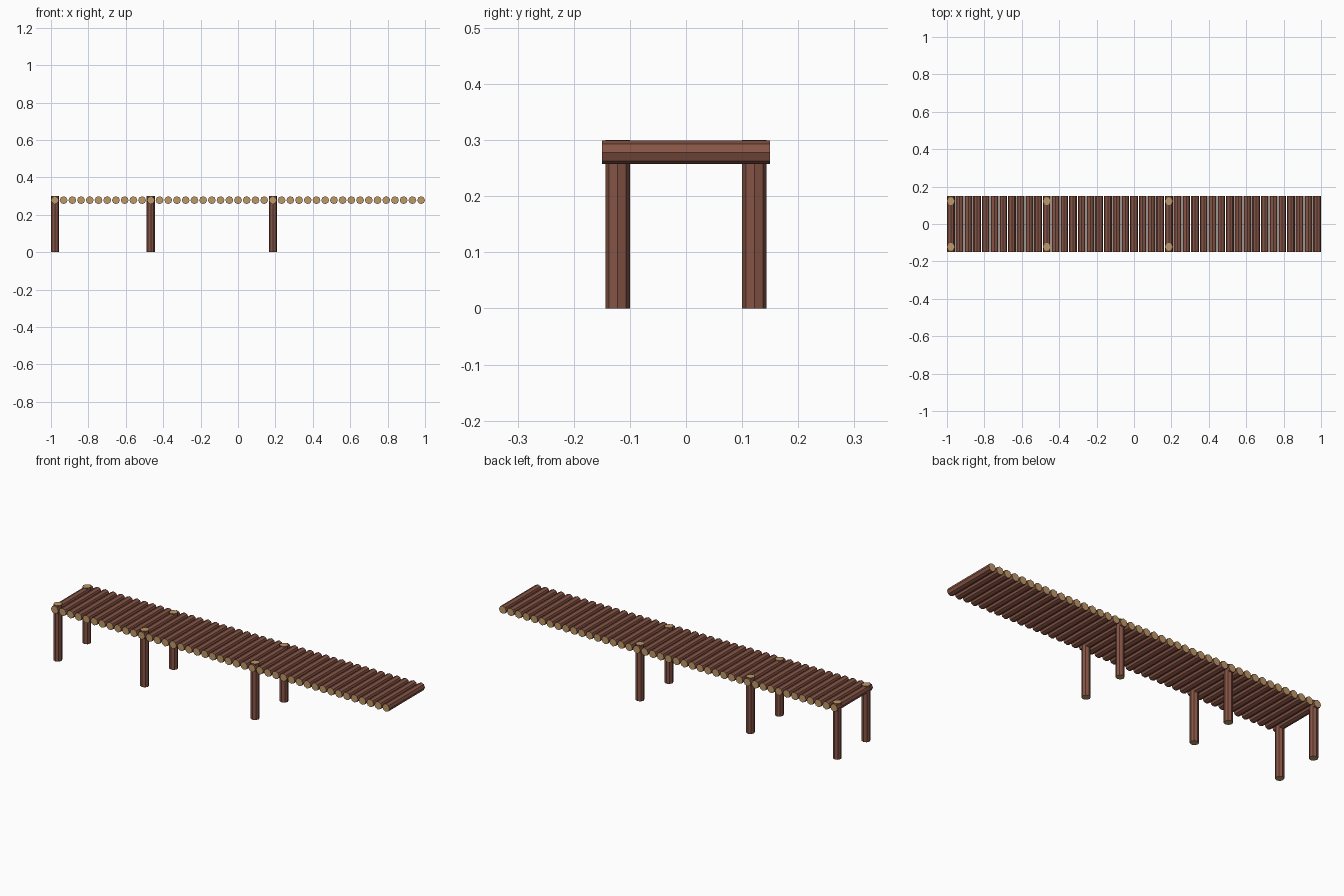
import bpy
import math

if "Cube" in bpy.data.objects:
    bpy.data.objects.remove(bpy.data.objects["Cube"])


def material(name, color):
    m = bpy.data.materials.new(name)
    m.diffuse_color = (*color, 1)
    m.use_nodes = True
    m.node_tree.nodes["Principled BSDF"].inputs["Base Color"].default_value = m.diffuse_color
    return m


BARK = material("bark", (0.24, 0.09, 0.06))
CUT_WOOD = material("cut_wood", (0.52, 0.32, 0.14))

LOGS = 43
END_X = 0.979
STEP = 2 * END_X / (LOGS - 1)


# Eight-sided log with bark sides and pale cut ends
def log(name, radius, length, location, rotation=(0, 0, 0)):
    bpy.ops.mesh.primitive_cylinder_add(vertices=8, radius=radius, depth=length,
                                        location=location, rotation=rotation)
    ob = bpy.context.object
    ob.name = name
    ob.data.materials.append(BARK)
    ob.data.materials.append(CUT_WOOD)
    for face in ob.data.polygons:
        face.material_index = 1 if abs(face.normal.z) > 0.9 else 0
    return ob


# Deck logs laid across the walkway
for i in range(LOGS):
    log(f"deck_log_{i + 1}", 0.021, 0.30, (-END_X + i * STEP, 0, 0.278),
        (math.pi / 2, 0, 0))

# Pairs of support posts under the 1st, 12th and 26th deck logs
for i in (0, 11, 25):
    for side, y in (("front", -0.122), ("back", 0.122)):
        log(f"{side}_post_{i + 1}", 0.0218, 0.30, (-END_X + i * STEP, y, 0.15))
